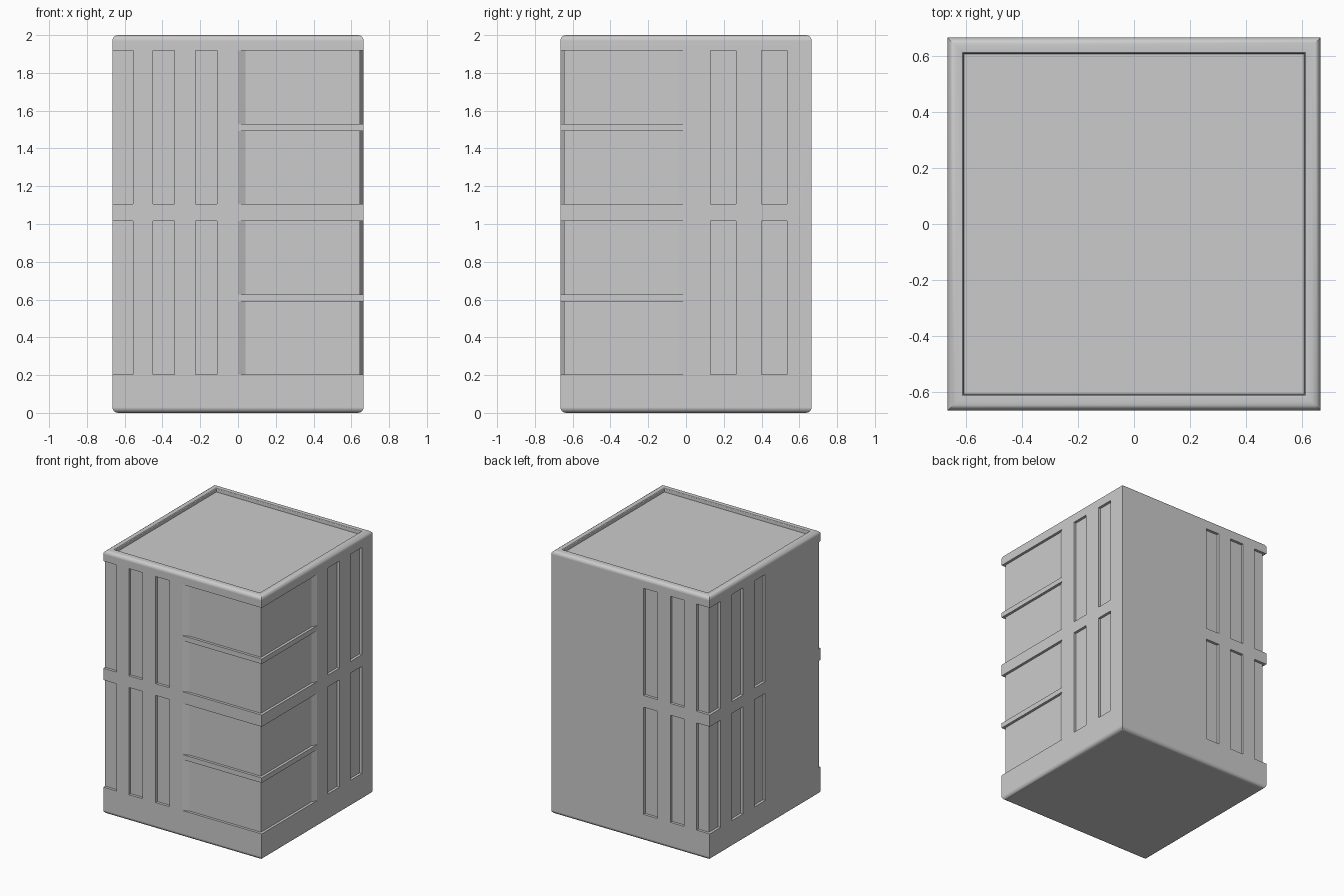
import bpy, bmesh, math

if "Cube" in bpy.data.objects:
    bpy.data.objects.remove(bpy.data.objects["Cube"])

H = 0.665      # half width of the block
D = 0.02       # depth of the facade recesses
OUT = 0.72     # how far cutters reach outside


def make_object(name, bm):
    bmesh.ops.recalc_face_normals(bm, faces=bm.faces)
    mesh = bpy.data.meshes.new(name)
    bm.to_mesh(mesh)
    bm.free()
    obj = bpy.data.objects.new(name, mesh)
    bpy.context.collection.objects.link(obj)
    return obj


def prism(bm, outline, z0, z1):
    low = [bm.verts.new((x, y, z0)) for x, y in outline]
    high = [bm.verts.new((x, y, z1)) for x, y in outline]
    bm.faces.new(low)
    bm.faces.new(high)
    n = len(outline)
    for i in range(n):
        j = (i + 1) % n
        bm.faces.new((low[i], low[j], high[j], high[i]))


def rect(x0, x1, y0, y1):
    return [(x0, y0), (x1, y0), (x1, y1), (x0, y1)]


def arc(cx, cz, r, a0, a1, steps=4):
    angles = [math.radians(a0 + (a1 - a0) * i / steps) for i in range(steps + 1)]
    return [(cx + r * math.cos(a), cz + r * math.sin(a)) for a in angles]


# Block: square rings following a profile with rounded base, roof rim and sunken roof
R = 0.03
profile = arc(H - R, R, R, -90, 0) + arc(H - R, 2 - R, R, 0, 90)
profile += arc(0.617, 1.99, 0.01, 90, 180, 3) + [(0.607, 1.972)]
bm = bmesh.new()
rings = [[bm.verts.new((sx * h, sy * h, z)) for sx, sy in ((-1, -1), (1, -1), (1, 1), (-1, 1))]
         for h, z in profile]
for a, b in zip(rings, rings[1:]):
    for i in range(4):
        j = (i + 1) % 4
        bm.faces.new((a[i], a[j], b[j], b[i]))
bm.faces.new(rings[0])
bm.faces.new(rings[-1])
block = make_object("tower_block", bm)

# Recess outlines in plan
outlines = [rect(-OUT, -0.555, -OUT, D - H)]                                   # front left corner
for x0, x1 in ((-0.45, -0.335), (-0.225, -0.11)):
    outlines += [rect(x0, x1, -OUT, D - H), rect(x0, x1, H - D, OUT)]          # front, back
for y0, y1 in ((0.13, 0.265), (0.4, 0.535)):
    outlines.append(rect(H - D, OUT, y0, y1))                                  # right
for y0, y1 in ((0.0, 0.13), (0.265, 0.4)):
    outlines.append(rect(-OUT, D - H, y0, y1))                                 # left
outlines.append([(-OUT, OUT), (-OUT, 0.535), (D - H, 0.535), (D - H, H - D),
                 (-0.555, H - D), (-0.555, OUT)])                              # back left corner
E = H - D
balcony = [(0, -OUT), (0, -H), (0.04, -E), (E, -E), (E, -0.04), (H, 0), (OUT, 0), (OUT, -OUT)]

# Cutters on both storeys; the corner recess is split by a slim ledge
bm = bmesh.new()
for z0 in (0.203, 1.105):
    z1 = z0 + 0.813
    for outline in outlines:
        prism(bm, outline, z0, z1)
    prism(bm, balcony, z0, z0 + 0.387)
    prism(bm, balcony, z0 + 0.425, z1)
cutter = make_object("recess_cutter", bm)
cutter.hide_render = True

mod = block.modifiers.new("recesses", "BOOLEAN")
mod.operation = "DIFFERENCE"
mod.solver = "EXACT"
mod.object = cutter
bpy.context.view_layer.objects.active = block
block.select_set(True)
bpy.ops.object.modifier_apply(modifier=mod.name)
bpy.data.objects.remove(cutter)

# Smooth rounded rims, crisp edges elsewhere
bpy.ops.object.shade_smooth_by_angle(angle=math.radians(25))
weighted = block.modifiers.new("weighted_normals", "WEIGHTED_NORMAL")
weighted.keep_sharp = True
